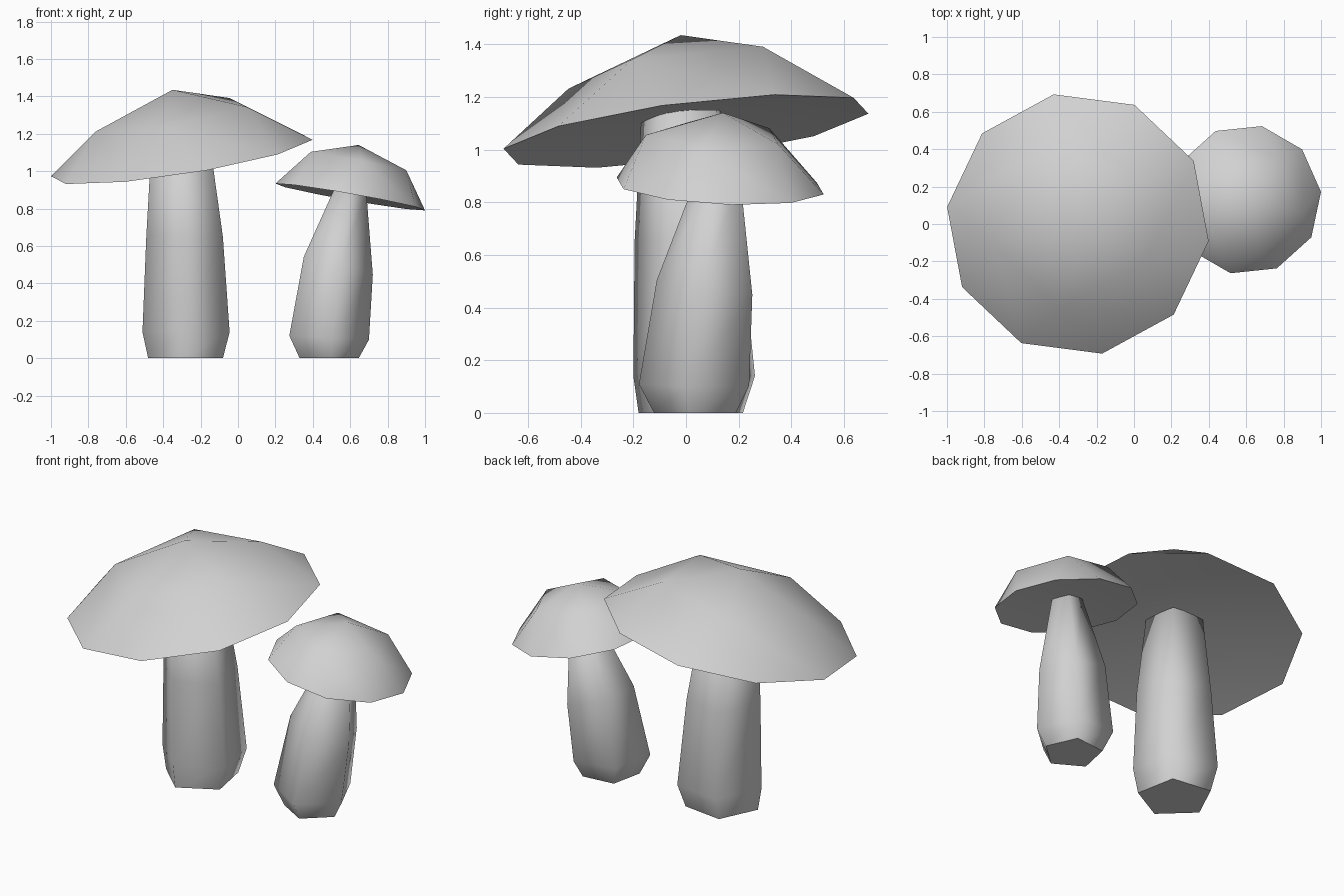
import bpy, bmesh
from math import cos, sin, radians

if "Cube" in bpy.data.objects:
    bpy.data.objects.remove(bpy.data.objects["Cube"])

grey = bpy.data.materials.new("plain_grey")
grey.use_nodes = True
colour = (0.64, 0.64, 0.64, 1)
grey.diffuse_color = colour
grey.node_tree.nodes["Principled BSDF"].inputs["Base Color"].default_value = colour


def ring(bm, n, start, centre, radius, tilt=(0, 0)):
    """Ring of n vertices lying on a tilted plane."""
    verts = []
    for i in range(n):
        a = radians(start + 360 * i / n)
        dx, dy = radius * cos(a), radius * sin(a)
        z = centre[2] + dx * tilt[0] + dy * tilt[1]
        verts.append(bm.verts.new((centre[0] + dx, centre[1] + dy, z)))
    return verts


def finish(bm, name, sharp_loop):
    """Shade smooth, keep one loop sharp and make the object."""
    for f in bm.faces:
        f.smooth = True
    for a, b in zip(sharp_loop, sharp_loop[1:] + sharp_loop[:1]):
        bm.edges.get((a, b)).smooth = False
    mesh = bpy.data.meshes.new(name)
    bm.to_mesh(mesh)
    bm.free()
    mesh.materials.append(grey)
    bpy.context.collection.objects.link(bpy.data.objects.new(name, mesh))


def cap(name, start, apex, shoulder, rim, under):
    """Five-sided crown widening to a ten-sided rim, hollowed a little below."""
    bm = bmesh.new()
    top, low = bm.verts.new(apex), bm.verts.new(under)
    s = ring(bm, 5, start - 18, *shoulder)
    r = ring(bm, 10, start, *rim)
    for j in range(5):
        nxt = s[(j + 1) % 5]
        bm.faces.new((top, s[j], nxt))
        bm.faces.new((s[j], r[2 * j - 1], r[2 * j]))
        bm.faces.new((s[j], r[2 * j], r[2 * j + 1], nxt))
    for k in range(10):
        bm.faces.new((low, r[(k + 1) % 10], r[k]))
    finish(bm, name, r)


def stem(name, start, sections):
    """Five-sided stem lofted through its sections."""
    bm = bmesh.new()
    rings = [ring(bm, 5, start, *s) for s in sections]
    bm.faces.new(rings[0][::-1])
    bm.faces.new(rings[-1])
    for lo, hi in zip(rings, rings[1:]):
        for i in range(5):
            j = (i + 1) % 5
            bm.faces.new((lo[i], lo[j], hi[j], hi[i]))
    finish(bm, name, rings[0])


# Large mushroom
cap("large_cap", -7.4, (-0.35, -0.02, 1.435),
    ((-0.34, -0.02, 1.297), 0.43, (0.18, 0.13)),
    ((-0.30, 0.0, 1.07), 0.705, (0.156, 0.125)),
    (-0.31, -0.01, 1.14))
stem("large_stem", -25.4, [
    ((-0.272, 0.03, 0), 0.212),
    ((-0.268, 0.045, 0.14), 0.247),
    ((-0.277, 0.02, 0.65), 0.217),
    ((-0.30, -0.005, 1.15), 0.165)])

# Small mushroom
cap("small_cap", 6, (0.645, 0.14, 1.14),
    ((0.636, 0.116, 1.053), 0.27, (-0.19, -0.03)),
    ((0.60, 0.13, 0.862), 0.402, (-0.175, -0.045)),
    (0.605, 0.13, 0.90))
stem("small_stem", -12, [
    ((0.482, 0.045, 0), 0.167),
    ((0.48, 0.045, 0.11), 0.225, (-0.05, 0)),
    ((0.53, 0.083, 0.49), 0.195, (-0.25, -0.1)),
    ((0.60, 0.13, 0.90), 0.088, (-0.17, -0.05))])
